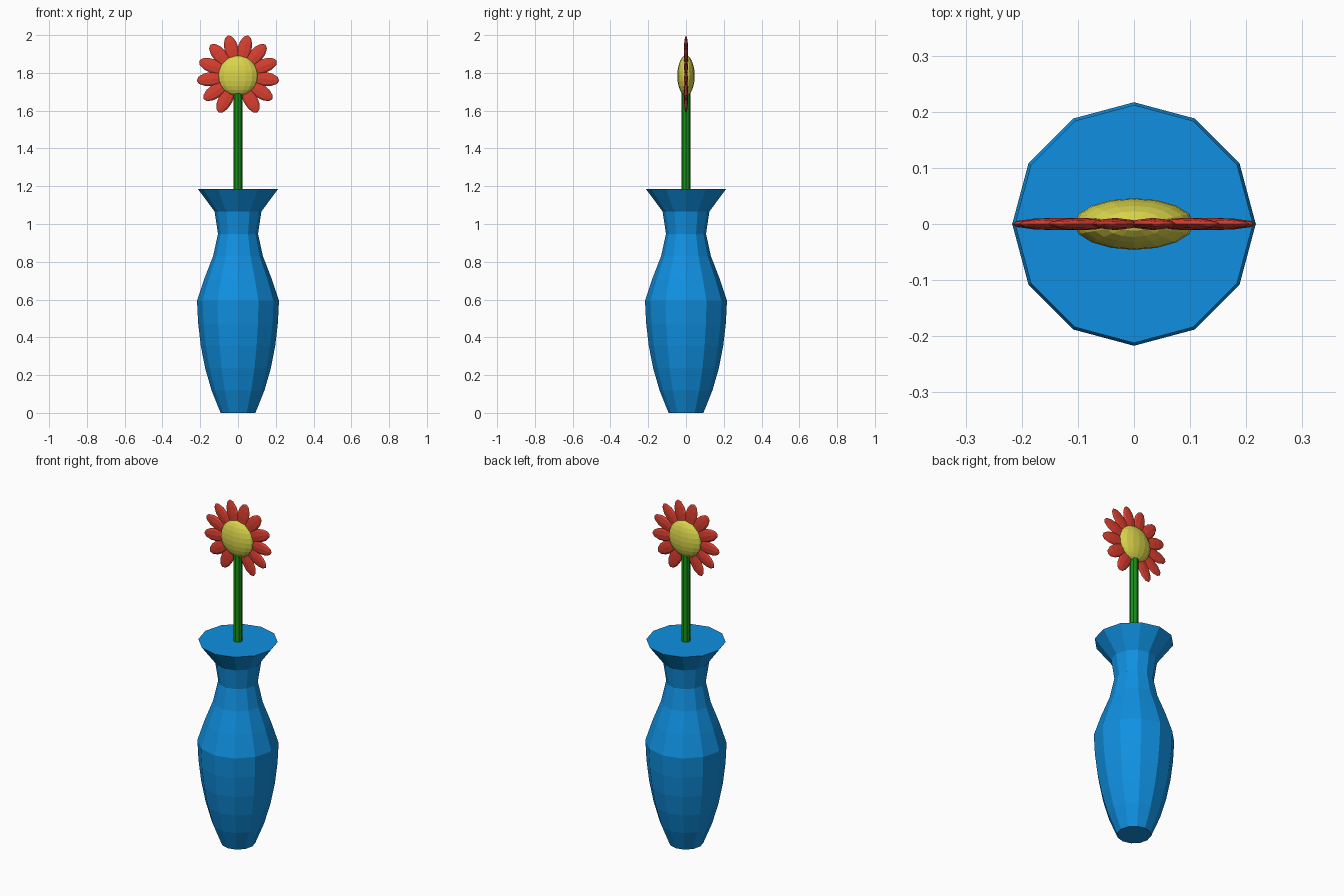
import bpy, bmesh, math
from mathutils import Matrix

if "Cube" in bpy.data.objects:
    bpy.data.objects.remove(bpy.data.objects["Cube"])


def material(name, rgb):
    m = bpy.data.materials.new(name)
    m.diffuse_color = (*rgb, 1)
    m.use_nodes = True
    m.node_tree.nodes["Principled BSDF"].inputs["Base Color"].default_value = m.diffuse_color
    return m


BLUE = material("glaze_blue", (0.005, 0.28, 0.75))
GREEN = material("stem_green", (0.01, 0.28, 0.01))
YELLOW = material("centre_yellow", (0.7, 0.66, 0.07))
RED = material("petal_red", (0.7, 0.05, 0.03))


def finish(bm, name, mat):
    bmesh.ops.recalc_face_normals(bm, faces=bm.faces[:])
    mesh = bpy.data.meshes.new(name)
    bm.to_mesh(mesh)
    bm.free()
    mesh.materials.append(mat)
    ob = bpy.data.objects.new(name, mesh)
    bpy.context.collection.objects.link(ob)
    return ob


# Vase: twelve-sided lathe over evenly spaced rings, closed at both ends
RADII = [0.092, 0.14, 0.174, 0.197, 0.211, 0.217, 0.178, 0.132, 0.106, 0.124, 0.212]
HEIGHT, SIDES = 1.185, 12
bm = bmesh.new()
rings = []
for i, r in enumerate(RADII):
    z = HEIGHT * i / (len(RADII) - 1)
    rings.append([bm.verts.new((r * math.cos(2 * math.pi * k / SIDES),
                                r * math.sin(2 * math.pi * k / SIDES), z))
                  for k in range(SIDES)])
for a, b in zip(rings, rings[1:]):
    for k in range(SIDES):
        n = (k + 1) % SIDES
        bm.faces.new((a[k], a[n], b[n], b[k]))
bm.faces.new(rings[0])
bm.faces.new(rings[-1])
finish(bm, "vase", BLUE)

# Stem: from the vase mouth into the flower centre
Z0, Z1, CENTRE = 1.17, 1.75, 1.785
bm = bmesh.new()
bmesh.ops.create_cone(bm, cap_ends=True, segments=8, radius1=0.024, radius2=0.024,
                      depth=Z1 - Z0, matrix=Matrix.Translation((0, 0, (Z0 + Z1) / 2)))
finish(bm, "stem", GREEN)

# Flower centre: flattened ball
bm = bmesh.new()
bmesh.ops.create_uvsphere(bm, u_segments=16, v_segments=12, radius=1,
                          matrix=Matrix.Translation((0, 0, CENTRE))
                          @ Matrix.Diagonal((0.107, 0.046, 0.107, 1)))
finish(bm, "flower_centre", YELLOW)

# Petals: thirteen equal places, the one over the stem left empty
bm = bmesh.new()
for i in range(13):
    if i == 6:
        continue
    angle = 2 * math.pi * (i + 0.5) / 13
    bmesh.ops.create_uvsphere(bm, u_segments=8, v_segments=6, radius=1,
                              matrix=Matrix.Translation((0, 0, CENTRE))
                              @ Matrix.Rotation(angle, 4, 'Y')
                              @ Matrix.Translation((0, 0, 0.14))
                              @ Matrix.Diagonal((0.038, 0.011, 0.08, 1)))
finish(bm, "petals", RED)
